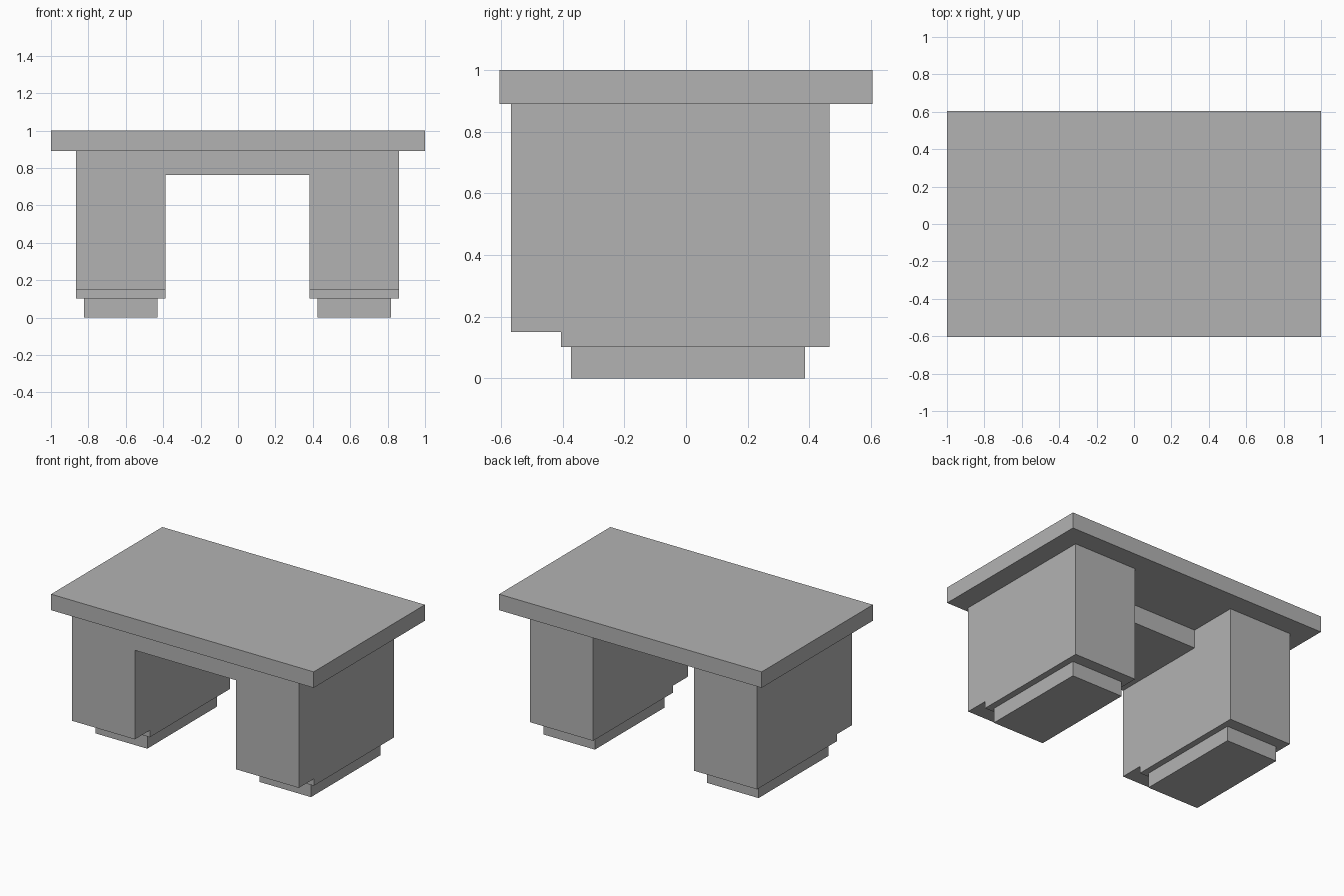
import bpy
import bmesh

if "Cube" in bpy.data.objects:
    bpy.data.objects.remove(bpy.data.objects["Cube"])

CX = -0.003  # centre line between the two pedestals

grey = bpy.data.materials.new("plain grey")
grey.diffuse_color = (0.45, 0.45, 0.45, 1)
grey.use_nodes = True
grey.node_tree.nodes["Principled BSDF"].inputs["Base Color"].default_value = grey.diffuse_color


def extrude_profile(name, profile, x0, x1):
    """Closed (y, z) outline extruded along x."""
    bm = bmesh.new()
    face = bm.faces.new([bm.verts.new((x0, y, z)) for y, z in profile])
    result = bmesh.ops.extrude_face_region(bm, geom=[face])
    moved = [g for g in result["geom"] if isinstance(g, bmesh.types.BMVert)]
    bmesh.ops.translate(bm, verts=moved, vec=(x1 - x0, 0, 0))
    bmesh.ops.recalc_face_normals(bm, faces=bm.faces)
    mesh = bpy.data.meshes.new(name)
    bm.to_mesh(mesh)
    bm.free()
    mesh.materials.append(grey)
    obj = bpy.data.objects.new(name, mesh)
    bpy.context.collection.objects.link(obj)
    return obj


def box(name, x0, x1, y0, y1, z0, z1):
    return extrude_profile(name, [(y0, z0), (y1, z0), (y1, z1), (y0, z1)], x0, x1)


# Desk top
box("desk_top", -1, 1, -0.605, 0.605, 0.89, 1.0)

# Shallow centre drawer, flush with the pedestal fronts
box("centre_drawer", CX - 0.385, CX + 0.385, -0.568, 0.12, 0.763, 0.89)

# Pedestals with a stepped lower front, each on a recessed plinth
pedestal = [(-0.568, 0.15), (-0.405, 0.15), (-0.405, 0.102),
            (0.465, 0.102), (0.465, 0.89), (-0.568, 0.89)]
for side, s in (("left", -1), ("right", 1)):
    extrude_profile(side + "_pedestal", pedestal, CX + s * 0.385, CX + s * 0.864)
    box(side + "_plinth", CX + s * 0.427, CX + s * 0.82, -0.373, 0.386, 0, 0.102)
